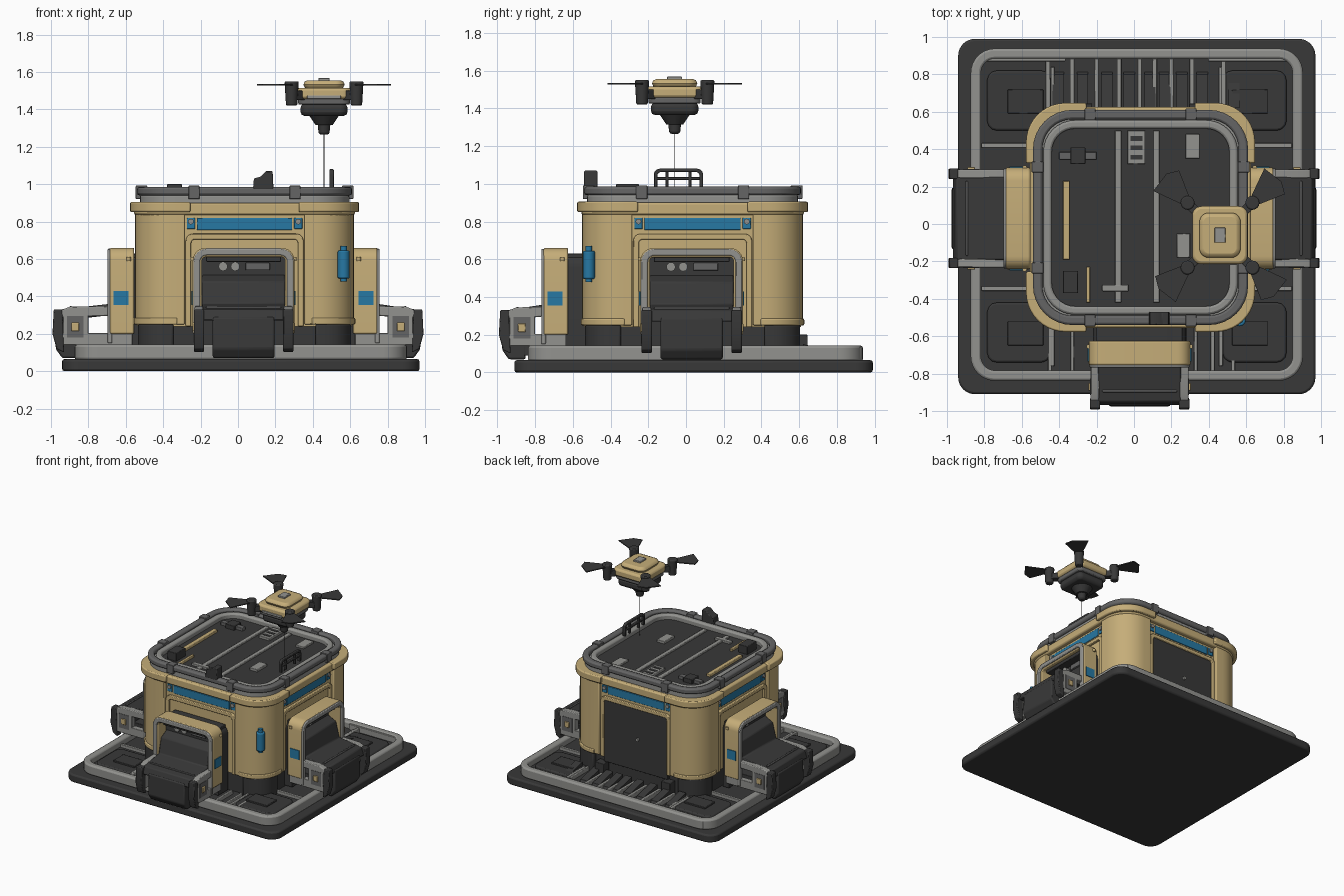
import bpy, bmesh, math
from mathutils import Matrix, Vector

if "Cube" in bpy.data.objects:
    bpy.data.objects.remove(bpy.data.objects["Cube"])


def material(name, r, g, b):
    m = bpy.data.materials.new(name)
    m.use_nodes = True
    m.diffuse_color = (r, g, b, 1)
    m.node_tree.nodes["Principled BSDF"].inputs["Base Color"].default_value = (r, g, b, 1)
    return m


TAN = material("sand paint", 0.56, 0.42, 0.19)
DARK = material("charcoal", 0.04, 0.04, 0.04)
GREY = material("light grey metal", 0.29, 0.29, 0.275)
MID = material("mid grey metal", 0.13, 0.13, 0.13)
BLUE = material("blue paint", 0.02, 0.19, 0.37)
ID = Matrix.Identity(4)
made = []


def finish(name, bm, mat, M=ID, bevel=0.0):
    bmesh.ops.recalc_face_normals(bm, faces=bm.faces)
    me = bpy.data.meshes.new(name)
    bm.to_mesh(me)
    bm.free()
    me.transform(M)
    me.materials.append(mat)
    ob = bpy.data.objects.new(name, me)
    bpy.context.collection.objects.link(ob)
    if bevel:
        mod = ob.modifiers.new("bevel", "BEVEL")
        mod.width, mod.segments, mod.limit_method = bevel, 2, "ANGLE"
    made.append(ob)
    return ob


def prism(name, pts, lo, hi, mat, axis="z", M=ID, bevel=0.0):
    """Extrude a 2D outline along an axis."""
    place = {"x": lambda a, b, t: (t, a, b), "y": lambda a, b, t: (a, t, b),
             "z": lambda a, b, t: (a, b, t)}[axis]
    bm = bmesh.new()
    face = bm.faces.new([bm.verts.new(place(a, b, lo)) for a, b in pts])
    ext = bmesh.ops.extrude_face_region(bm, geom=[face])
    move = Vector(place(0, 0, hi - lo))
    bmesh.ops.translate(bm, vec=move, verts=[v for v in ext["geom"] if isinstance(v, bmesh.types.BMVert)])
    return finish(name, bm, mat, M, bevel)


def box(name, x0, x1, y0, y1, z0, z1, mat, M=ID, bevel=0.004):
    return prism(name, [(x0, y0), (x1, y0), (x1, y1), (x0, y1)], z0, z1, mat, "z", M, bevel)


def rounded(cx, cy, hx, hy, r, n=8):
    pts = []
    for k, (sx, sy) in enumerate([(1, 1), (-1, 1), (-1, -1), (1, -1)]):
        for i in range(n + 1):
            a = (k + i / n) * math.pi / 2
            pts.append((cx + sx * (hx - r) + r * math.cos(a), cy + sy * (hy - r) + r * math.sin(a)))
    return pts


def ring(name, cx, cy, h, r, w, z0, z1, mat, M=ID, bevel=0.012):
    """Rounded square frame of width w."""
    bm = bmesh.new()
    outer, inner = rounded(cx, cy, h, h, r), rounded(cx, cy, h - w, h - w, r - w)
    loops = [[bm.verts.new((x, y, z)) for x, y in p]
             for p, z in ((outer, z0), (outer, z1), (inner, z1), (inner, z0))]
    n = len(outer)
    for k in range(4):
        a, b = loops[k], loops[(k + 1) % 4]
        for i in range(n):
            bm.faces.new((a[i], a[(i + 1) % n], b[(i + 1) % n], b[i]))
    return finish(name, bm, mat, M, bevel)


def cyl(name, p, r1, r2, depth, mat, M=ID, n=16, bevel=0.0):
    bm = bmesh.new()
    bmesh.ops.create_cone(bm, cap_ends=True, segments=n, radius1=r1, radius2=r2, depth=depth)
    return finish(name, bm, mat, M @ Matrix.Translation(p), bevel)


def arch(hw, z0, z1, w, r=0.07):
    """Upside-down U outline in x, z."""
    def half(h, top, rr):
        return [(h - rr + rr * math.cos(a), top - rr + rr * math.sin(a))
                for a in [i * math.pi / 12 for i in range(7)]]
    out = [(hw, z0)] + half(hw, z1, r)
    inn = [(hw - w, z0)] + half(hw - w, z1 - w, max(r - w, 0.02))
    flip = lambda p: [(-x, z) for x, z in reversed(p)]
    return out + flip(out) + inn_rev(flip(inn)) + inn_rev(inn)


def inn_rev(p):
    return list(reversed(p))


def turn(deg, x, y):
    return Matrix.Translation((x, y, 0)) @ Matrix.Rotation(math.radians(deg), 4, "Z")


# base plate, deck and rail
prism("base_plate", rounded(0.015, 0.04, 0.955, 0.95, 0.09), 0, 0.065, DARK, bevel=0.012)
prism("deck", rounded(0.015, 0.05, 0.85, 0.85, 0.09), 0.06, 0.09, DARK)
ring("deck_rail", 0.015, 0.05, 0.888, 0.13, 0.055, 0.06, 0.142, GREY)
for s in (-1, 1):
    cx = 0.015 + s * 0.6
    box("rail_pad_back", cx - 0.22, cx + 0.22, 0.87, 0.925, 0.07, 0.135, GREY)
    for y in (0.42, -0.345):
        box("deck_strip", cx - 0.23, cx + 0.23, y - 0.012, y + 0.012, 0.08, 0.115, GREY)
    for y in (0.66, -0.58):
        prism("corner_plate", rounded(cx + s * 0.03, y, 0.17, 0.16, 0.05, 3), 0.08, 0.12, DARK, bevel=0.01)
        box("corner_step", cx - 0.09, cx + 0.1, y - 0.07, y + 0.06, 0.11, 0.133, DARK)
        box("corner_strip", cx - s * 0.15 - 0.01, cx - s * 0.15 + 0.01, y - 0.18, y + 0.18, 0.08, 0.122, GREY)
for x in (-0.46, -0.33, -0.2, -0.08, 0.03, 0.11, 0.2, 0.31, 0.48):
    box("back_rib", x - 0.012, x + 0.012, 0.62, 0.89, 0.08, 0.125, GREY)
    prism("back_wedge", [(0.62, 0.08), (0.82, 0.08), (0.8, 0.11), (0.62, 0.15)], x + 0.025, x + 0.085, DARK, "x")
for x in (-0.45, -0.33, 0.33, 0.42, 0.53):
    box("front_rib", x - 0.01, x + 0.01, -0.79, -0.55, 0.08, 0.12, GREY)

# main body
C = 0.035
prism("plinth", rounded(C, C, 0.54, 0.54, 0.18), 0.08, 0.25, DARK)
prism("body_core", rounded(C, C, 0.555, 0.555, 0.19), 0.24, 0.87, TAN)
prism("roof_rim", rounded(C, C, 0.59, 0.59, 0.2), 0.835, 0.9, TAN, bevel=0.01)


def corner(h, a, r):
    arc = [(h - r + r * math.cos(t), h - r + r * math.sin(t)) for t in [i * math.pi / 20 for i in range(11)]]
    return [(a, a), (h, a)] + arc + [(a, h)]


for k in range(4):
    M = turn(90 * k, C, C)
    prism("corner_column", corner(0.585, 0.32, 0.2), 0.25, 0.86, TAN, M=M, bevel=0.006)
    prism("column_cap", corner(0.612, 0.29, 0.21), 0.85, 0.905, TAN, M=M, bevel=0.008)
    prism("column_skirt", corner(0.592, 0.36, 0.2), 0.25, 0.285, TAN, M=M, bevel=0.006)
    prism("column_foot", corner(0.57, 0.38, 0.14), 0.08, 0.255, DARK, M=M, bevel=0.012)
    # wall dressing, drawn on the wall facing -y
    box("blue_stripe", -0.255, 0.255, -0.561, -0.54, 0.755, 0.82, BLUE, M)
    for s in (-1, 1):
        box("stripe_end", s * 0.287 - 0.022, s * 0.287 + 0.022, -0.561, -0.54, 0.76, 0.82, BLUE, M)
        cyl("stripe_bolt", (s * 0.287, 0.8, 0.56), 0.015, 0.015, 0.02, GREY, M @ Matrix.Rotation(math.pi / 2, 4, "X"))
    prism("wall_frame", arch(0.315, 0.24, 0.735, 0.03, 0.04), -0.575, -0.54, TAN, "y", M, 0.005)
    if k == 2:
        box("back_panel", -0.29, 0.29, -0.565, -0.54, 0.2, 0.71, DARK, M)
        cyl("panel_handle", (0.02, 0.46, 0.57), 0.013, 0.013, 0.02, GREY, M @ Matrix.Rotation(math.pi / 2, 4, "X"))
        for x in (-0.3, 0.3):
            box("ground_box", x - 0.04, x + 0.04, -0.61, -0.54, 0.09, 0.2, DARK, M)

# corner fittings
cyl("blue_canister", (0.565, -0.515, 0.57), 0.032, 0.032, 0.15, BLUE, bevel=0.008)
cyl("canister_neck", (0.565, -0.515, 0.575), 0.018, 0.018, 0.19, BLUE)
B = turn(45, C, C)
box("corner_gadget", -0.05, 0.0, 0.52, 0.59, 0.42, 0.56, DARK, B)
box("corner_socket", 0.06, 0.11, 0.51, 0.575, 0.45, 0.53, GREY, B)


# entrance with ramp, outward along local -y; f is the portal face
def entrance(M, f):
    prism("portal_shell", arch(0.272, 0.2, 0.66, 0.05), f, f + 0.13, TAN, "y", M, 0.008)
    prism("portal_neck", arch(0.25, 0.1, 0.63, 0.03), f + 0.1, -0.53, DARK, "y", M)
    prism("portal_trim", arch(0.268, 0.15, 0.655, 0.035), f - 0.012, f + 0.012, GREY, "y", M, 0.006)
    box("portal_back", -0.23, 0.23, f + 0.1, -0.53, 0.1, 0.63, DARK, M)
    box("control_shelf", -0.2, 0.2, f + 0.03, f + 0.11, 0.585, 0.62, DARK, M)
    for x in (-0.11, -0.045):
        cyl("control_knob", (x, 0.56, -f - 0.09), 0.024, 0.024, 0.03, GREY, M @ Matrix.Rotation(math.pi / 2, 4, "X"))
    box("control_panel", 0.01, 0.14, f + 0.085, f + 0.11, 0.54, 0.58, MID, M)
    prism("ramp", [(f + 0.11, 0.52), (f + 0.03, 0.48), (f, 0.36), (-0.95, 0.33), (-0.97, 0.27),
                   (-0.93, 0.27), (f, 0.3), (f + 0.11, 0.3)], -0.222, 0.222, DARK, "x", M, 0.008)
    prism("ramp_nose", [(-0.97, 0.29), (-0.85, 0.3), (-0.85, 0.07), (-0.94, 0.07), (-0.975, 0.12)],
          -0.165, 0.165, DARK, "x", M, 0.01)
    box("ramp_underside", -0.165, 0.165, -0.86, f + 0.1, 0.09, 0.2, DARK, M)
    box("ramp_groove", -0.2, 0.2, -0.9, -0.888, 0.335, 0.348, MID, M)
    for s in (-1, 1):
        lo, hi = sorted((s * 0.215, s * 0.262))
        prism("rail_top", [(f + 0.1, 0.3), (f + 0.1, 0.35), (-0.9, 0.345), (-0.985, 0.31), (-0.985, 0.28), (-0.9, 0.29)],
              lo, hi, GREY, "x", M, 0.006)
        box("rail_bottom", lo, hi, -0.95, f + 0.12, 0.14, 0.205, GREY, M)
        box("rail_block", lo, hi, -0.935, -0.80, 0.14, 0.32, GREY, M)
        box("rail_socket", s * 0.262 - 0.003, s * 0.262 + 0.003, -0.915, -0.825, 0.18, 0.295, MID, M, 0)
        box("socket_stud", s * 0.262 - 0.012, s * 0.262 + 0.012, -0.89, -0.85, 0.215, 0.26, TAN, M)
        prism("rail_tip", [(-0.93, 0.1), (-0.97, 0.12), (-0.992, 0.2), (-0.985, 0.33), (-0.94, 0.33)],
              lo - 0.004, hi + 0.004, DARK, "x", M, 0.006)
        box("blue_badge", s * 0.274 - 0.004, s * 0.274 + 0.004, f + 0.02, f + 0.1, 0.355, 0.43, BLUE, M, 0)
        cyl("shell_bolt", (s * 0.272, f + 0.1, 0.6), 0.012, 0.012, 0.02, TAN, M)


entrance(turn(0, 0.03, 0), -0.755)
entrance(turn(90, 0, 0.03), -0.745)
entrance(turn(-90, 0, 0.03), -0.685)

# roof
prism("roof_floor", rounded(C, C, 0.52, 0.52, 0.18), 0.88, 0.935, DARK)
ring("roof_rail_base", C, C, 0.56, 0.2, 0.06, 0.89, 0.945, GREY)
ring("roof_rail_outer", C, C, 0.575, 0.21, 0.05, 0.94, 0.985, MID)
ring("roof_rail_inner", C, C, 0.52, 0.17, 0.045, 0.92, 0.975, GREY)
for k in range(4):
    for s in (-1, 1):
        box("rail_clamp", s * 0.27 - 0.03, s * 0.27 + 0.03, -0.582, -0.52, 0.92, 0.992, MID, turn(90 * k, C, C))
for x in (-0.085, 0.12):
    box("roof_strip", x - 0.017, x + 0.017, -0.42, 0.5, 0.93, 0.948, GREY)
box("strip_foot", -0.17, -0.03, -0.36, -0.325, 0.93, 0.952, GREY)
box("tan_marker", -0.38, -0.345, -0.19, 0.23, 0.93, 0.955, TAN)
box("tan_marker", -0.255, -0.235, -0.42, -0.23, 0.93, 0.955, TAN)
box("roof_vent", -0.035, 0.06, 0.32, 0.5, 0.93, 0.955, GREY)
for i in range(3):
    box("vent_slot", -0.02, 0.045, 0.345 + i * 0.05, 0.37 + i * 0.05, 0.95, 0.958, DARK, bevel=0)
box("roof_hatch", 0.275, 0.35, 0.35, 0.48, 0.93, 0.95, GREY)
box("roof_bracket", -0.4, -0.2, 0.345, 0.385, 0.93, 0.96, MID)
box("roof_bracket", -0.34, -0.26, 0.32, 0.41, 0.93, 0.97, DARK)
box("roof_gadget", -0.38, -0.3, -0.37, -0.25, 0.93, 1.0, DARK)
box("landing_pad", 0.23, 0.3, -0.18, -0.05, 0.93, 0.955, GREY)
prism("roof_sensor", [(0.08, 0.97), (0.19, 0.97), (0.185, 1.07), (0.15, 1.07), (0.12, 1.04), (0.085, 1.03)],
      -0.54, -0.47, DARK, "y", bevel=0.006)
# grab handle leaning outwards
prism("grab_handle", arch(0.13, 0.98, 1.08, 0.018, 0.03), -0.012, 0.012, DARK, "y", turn(90, 0.5, -0.04), 0.004)
box("handle_bar", 0.49, 0.51, -0.16, 0.08, 1.02, 1.035, DARK)
for y in (-0.1, 0.02):
    box("handle_post", 0.49, 0.51, y - 0.008, y + 0.008, 0.98, 1.075, DARK)

# hovering drone and tether
D = Matrix.Translation((0.46, -0.06, 0))
cyl("tether", (0, 0, 1.12), 0.002, 0.002, 0.36, DARK, D, 6)
prism("drone_shell", rounded(0, 0, 0.148, 0.155, 0.05), 1.455, 1.515, TAN, M=D, bevel=0.015)
prism("drone_top", rounded(0, 0, 0.11, 0.12, 0.05), 1.51, 1.555, TAN, M=D, bevel=0.025)
box("drone_clasp", -0.03, 0.03, -0.04, 0.04, 1.55, 1.568, GREY, D)
prism("drone_waist", rounded(0, 0, 0.138, 0.138, 0.04), 1.425, 1.46, MID, M=D, bevel=0.008)
prism("drone_belly", rounded(0, 0, 0.125, 0.125, 0.04), 1.365, 1.43, DARK, M=D, bevel=0.02)
cyl("drone_neck", (0, 0, 1.345), 0.045, 0.085, 0.06, DARK, D)
cyl("camera_ball", (0, 0, 1.295), 0.028, 0.035, 0.06, DARK, D, bevel=0.012)
box("drone_visor", -0.09, 0.09, -0.16, -0.14, 1.455, 1.475, GREY, D)
for k in range(4):
    M = D @ Matrix.Rotation(math.radians(45 + 90 * k), 4, "Z")
    box("drone_arm", 0.13, 0.25, -0.025, 0.025, 1.45, 1.5, DARK, M)
    cyl("motor", (0.245, 0, 1.485), 0.03, 0.038, 0.13, DARK, M, bevel=0.008)
    prism("rotor_blade", [(0.24, -0.02), (0.4, -0.09), (0.435, -0.03), (0.42, 0.085), (0.24, 0.02)],
          1.527, 1.535, DARK, M=M)

bpy.ops.object.select_all(action="DESELECT")
for ob in made:
    ob.select_set(True)
bpy.context.view_layer.objects.active = made[0]
bpy.ops.object.shade_smooth_by_angle(angle=math.radians(35))
